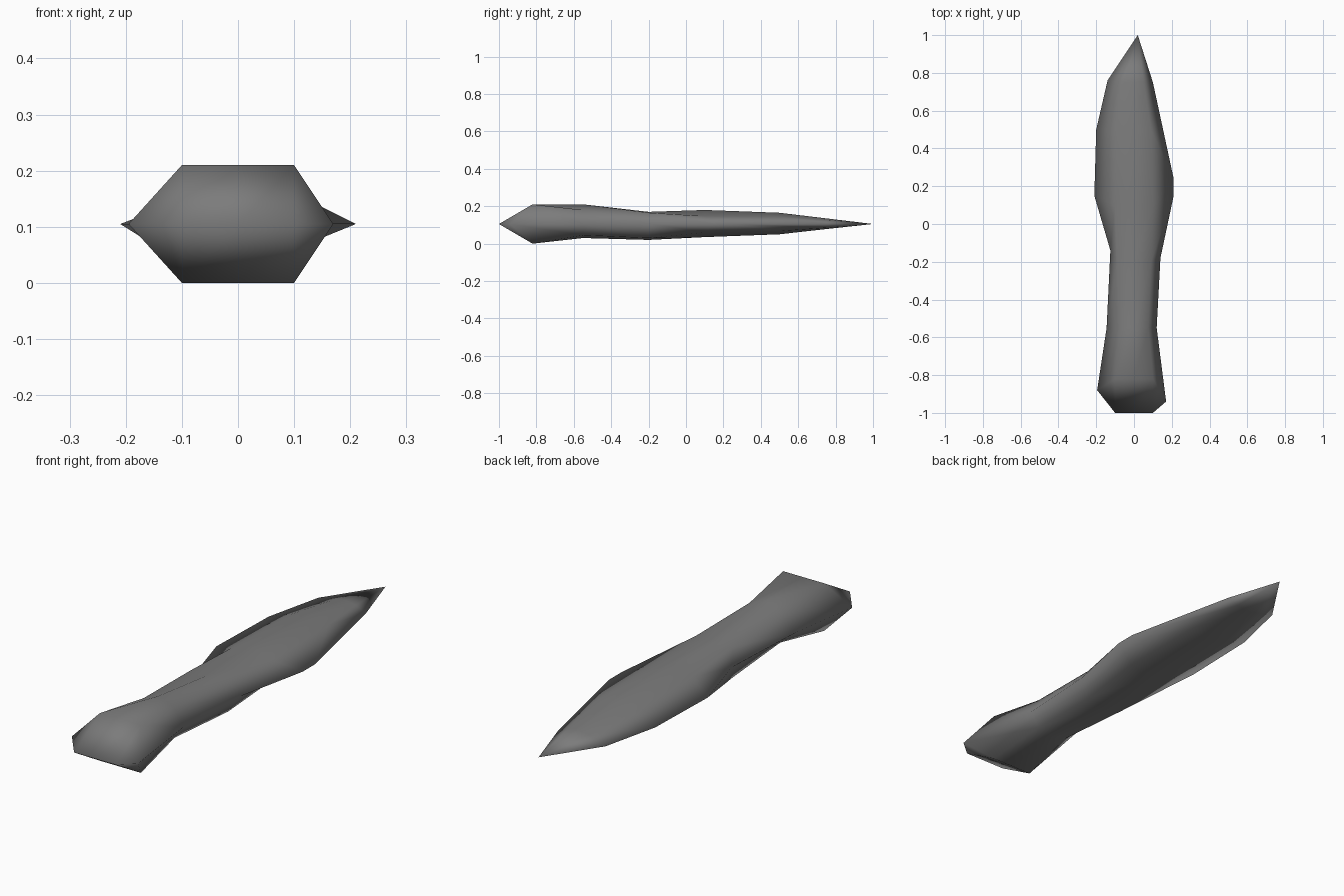
import bpy, bmesh

# Remove the default cube
cube = bpy.data.objects.get("Cube")
if cube:
    bpy.data.objects.remove(cube, do_unlink=True)

# Dull stone material
stone = bpy.data.materials.new("dark_grey_stone")
stone.use_nodes = True
grey = (0.2, 0.2, 0.2, 1.0)
stone.diffuse_color = grey
stone.node_tree.nodes["Principled BSDF"].inputs["Base Color"].default_value = grey

MID = 0.105  # height of the sharp rim


def cross_section(y, left, right, ridge, top, shoulder, bottom, belly):
    """Eight-sided section: rim, shoulder, crest, shoulder, rim, then underneath."""
    return [
        (*left, MID), (-ridge, y, shoulder), (0, y, top), (ridge, y, shoulder),
        (*right, MID), (ridge, y, belly), (0, y, bottom), (-ridge, y, belly),
    ]


# Sections from the butt of the handle to the tip of the blade
sections = [
    cross_section(-1, (-.1, -1), (.1, -1), .1, MID, MID, MID, MID),              # butt edge
    cross_section(-.82, (-.195, -.88), (.17, -.94), .1, .21, .21, 0, 0),         # pommel
    cross_section(-.55, (-.145, -.55), (.12, -.55), .075, .21, .18, .03, .045),  # grip
    cross_section(-.2, (-.125, -.14), (.14, -.18), .09, .17, .165, .02, .03),    # neck
    cross_section(.1, (-.21, .15), (.21, .15), .1, .18, .147, .035, .06),        # blade base
    cross_section(.5, (-.2, .5), (.21, .24), .09, .165, .145, .05, .067),        # blade belly
    cross_section(.75, (-.14, .76), (.1, .75), .05, .135, .127, .078, .085),     # blade point
]

# Skin the sections and close the tip
bm = bmesh.new()
rings = [[bm.verts.new(p) for p in section] for section in sections]
tip = bm.verts.new((.02, 1, MID))
for a, b in zip(rings, rings[1:]):
    for i in range(len(a)):
        j = (i + 1) % len(a)
        bm.faces.new((a[i], a[j], b[j], b[i]))
last = rings[-1]
for i in range(len(last)):
    bm.faces.new((last[i], last[(i + 1) % len(last)], tip))

# The butt section collapses into a single edge
bmesh.ops.remove_doubles(bm, verts=bm.verts[:], dist=0.0005)
bmesh.ops.recalc_face_normals(bm, faces=bm.faces[:])
for face in bm.faces:
    face.smooth = True

mesh = bpy.data.meshes.new("stone_dagger")
bm.to_mesh(mesh)
bm.free()
mesh.materials.append(stone)
dagger = bpy.data.objects.new("stone_dagger", mesh)
bpy.context.collection.objects.link(dagger)
